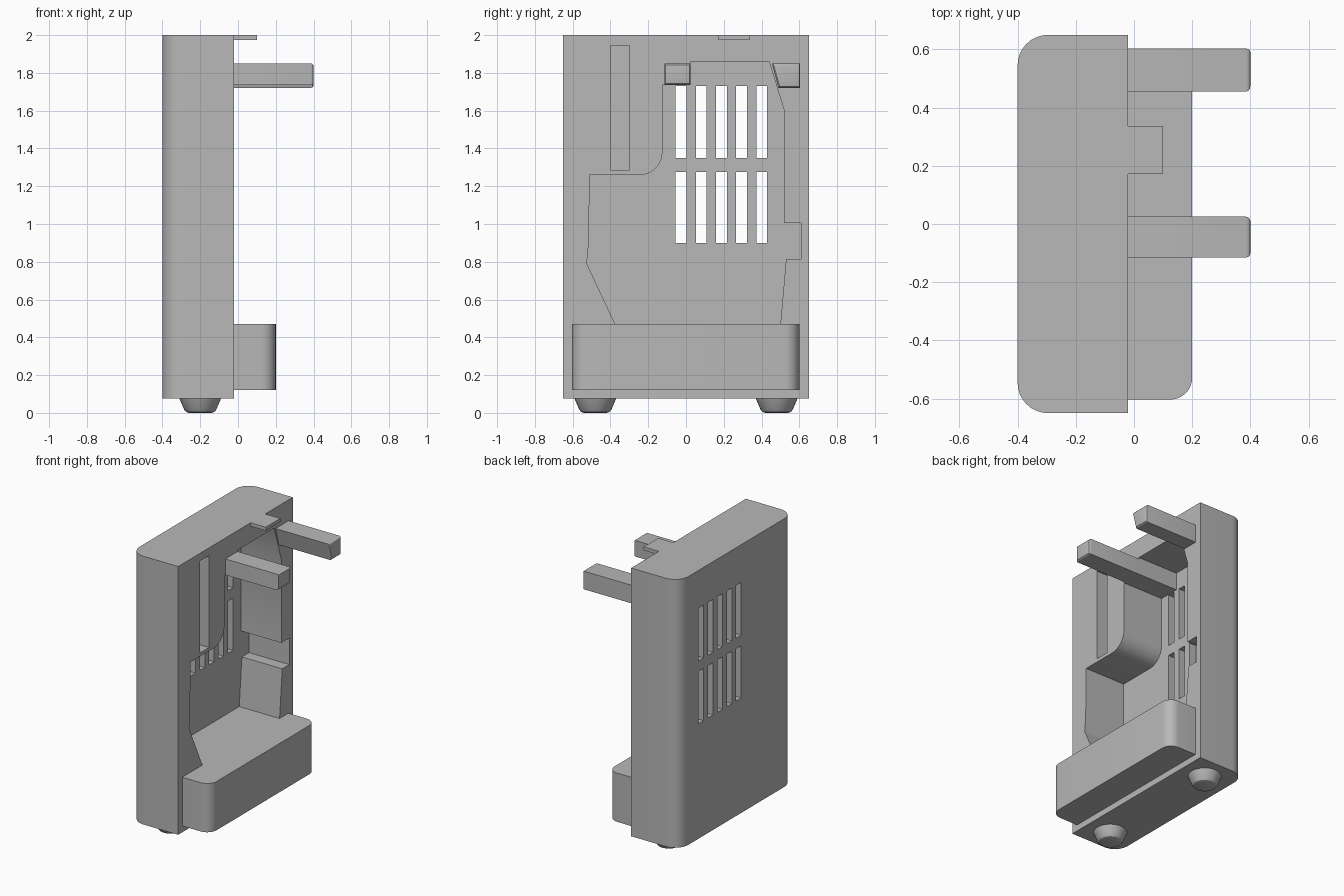
import bpy, bmesh, math
from mathutils import Vector

old = bpy.data.objects.get("Cube")
if old:
    bpy.data.objects.remove(old, do_unlink=True)

grey = bpy.data.materials.new("matte grey")
grey.use_nodes = True
COLOUR = (0.48, 0.48, 0.48, 1)
grey.diffuse_color = COLOUR
grey.node_tree.nodes["Principled BSDF"].inputs["Base Color"].default_value = COLOUR


def finish(name, bm):
    """Turn a bmesh into a shaded object."""
    bmesh.ops.recalc_face_normals(bm, faces=bm.faces)
    mesh = bpy.data.meshes.new(name)
    bm.to_mesh(mesh)
    bm.free()
    mesh.materials.append(grey)
    ob = bpy.data.objects.new(name, mesh)
    bpy.context.collection.objects.link(ob)
    return ob


def prism(name, outline, x0, x1, radius=0, pick=None, segments=8):
    """Extrude a (y, z) outline along x and round the picked edges."""
    bm = bmesh.new()
    face = bm.faces.new([bm.verts.new((x0, y, z)) for y, z in outline])
    new = bmesh.ops.extrude_face_region(bm, geom=[face])["geom"]
    bmesh.ops.translate(bm, vec=(x1 - x0, 0, 0),
                        verts=[v for v in new if isinstance(v, bmesh.types.BMVert)])
    if radius:
        edges = [e for e in bm.edges if pick(e)]
        bmesh.ops.bevel(bm, geom=edges, offset=radius, segments=segments,
                        profile=0.5, affect='EDGES')
    return finish(name, bm)


def rect(y0, y1, z0, z1):
    return [(y0, z0), (y1, z0), (y1, z1), (y0, z1)]


def at_x(x, upright=False):
    """Choose edges lying in the plane x, optionally only the vertical ones."""
    def test(e):
        a, b = (v.co for v in e.verts)
        flat = abs(a.x - x) < 1e-4 and abs(b.x - x) < 1e-4
        return flat and (not upright or abs(a.z - b.z) > 0.1)
    return test


def smooth(ob, angle=30):
    bpy.ops.object.select_all(action='DESELECT')
    ob.select_set(True)
    bpy.context.view_layer.objects.active = ob
    bpy.ops.object.shade_smooth_by_angle(angle=math.radians(angle))


def cut(target, cutter):
    bpy.context.view_layer.objects.active = target
    mod = target.modifiers.new("cut", 'BOOLEAN')
    mod.operation = 'DIFFERENCE'
    mod.solver = 'EXACT'
    mod.object = cutter
    bpy.ops.object.modifier_apply(modifier=mod.name)
    bpy.data.objects.remove(cutter, do_unlink=True)


BACK, FACE, FLOOR = -0.4, -0.02, -0.34

# Housing shell, rounded on its two closed corners
housing = prism("housing", rect(-0.65, 0.65, 0.075, 2), BACK, FACE,
                0.105, at_x(BACK, True))

# Main cavity, with a curved shoulder and a side notch
shoulder = [(-0.245 + 0.12 * math.sin(t), 1.38 - 0.12 * math.cos(t))
            for t in (i * math.pi / 20 for i in range(11))]
cavity = [(-0.375, 0.47), (0.5, 0.47), (0.53, 0.815), (0.61, 0.815), (0.61, 1.005),
          (0.52, 1.005), (0.52, 1.6), (0.44, 1.86), (0.025, 1.86), (0.025, 1.735),
          (-0.125, 1.735)] + shoulder[::-1] + [(-0.51, 1.26), (-0.515, 0.9), (-0.525, 0.79)]
cut(housing, prism("cavity_cutter", cavity, FLOOR, 0.1))

# Tall narrow slot beside the cavity
cut(housing, prism("slot_cutter", rect(-0.4, -0.3, 1.285, 1.945), FLOOR, 0.1))

# Two rows of five vents through the rear wall
for z0, z1 in ((0.9, 1.275), (1.35, 1.73)):
    for i in range(5):
        y = -0.055 + 0.107 * i
        cut(housing, prism("vent_cutter", rect(y, y + 0.057, z0, z1), -0.5, -0.3))
smooth(housing)

# Lower block
smooth(prism("lower_block", rect(-0.603, 0.6, 0.12, 0.47), FACE - 0.005, 0.2,
             0.075, at_x(0.2, True)))

# Two projecting arms; the second has a slanted inner side
arms = {"front_arm": rect(-0.115, 0.025, 1.735, 1.85),
        "rear_arm": [(0.49, 1.72), (0.603, 1.72), (0.603, 1.85), (0.455, 1.85)]}
for name, outline in arms.items():
    smooth(prism(name, outline, FACE - 0.005, 0.4, 0.015, at_x(0.4), 3))

# Small tab at the top edge
prism("top_tab", rect(0.172, 0.337, 1.975, 2), FACE - 0.005, 0.1)

# Tapered feet with rounded lower rims
for name, y in (("front_foot", -0.48), ("rear_foot", 0.48)):
    bm = bmesh.new()
    profile = [(0, 0), (0.06, 0), (0.075, 0.005), (0.085, 0.017), (0.112, 0.08), (0, 0.08)]
    verts = [bm.verts.new((r, 0, z)) for r, z in profile]
    edges = [bm.edges.new(pair) for pair in zip(verts, verts[1:])]
    bmesh.ops.spin(bm, geom=verts + edges, cent=(0, 0, 0), axis=(0, 0, 1),
                   angle=math.tau, steps=32)
    bmesh.ops.remove_doubles(bm, verts=bm.verts, dist=1e-4)
    bmesh.ops.translate(bm, verts=bm.verts, vec=Vector((-0.2, y, 0)))
    smooth(finish(name, bm))
